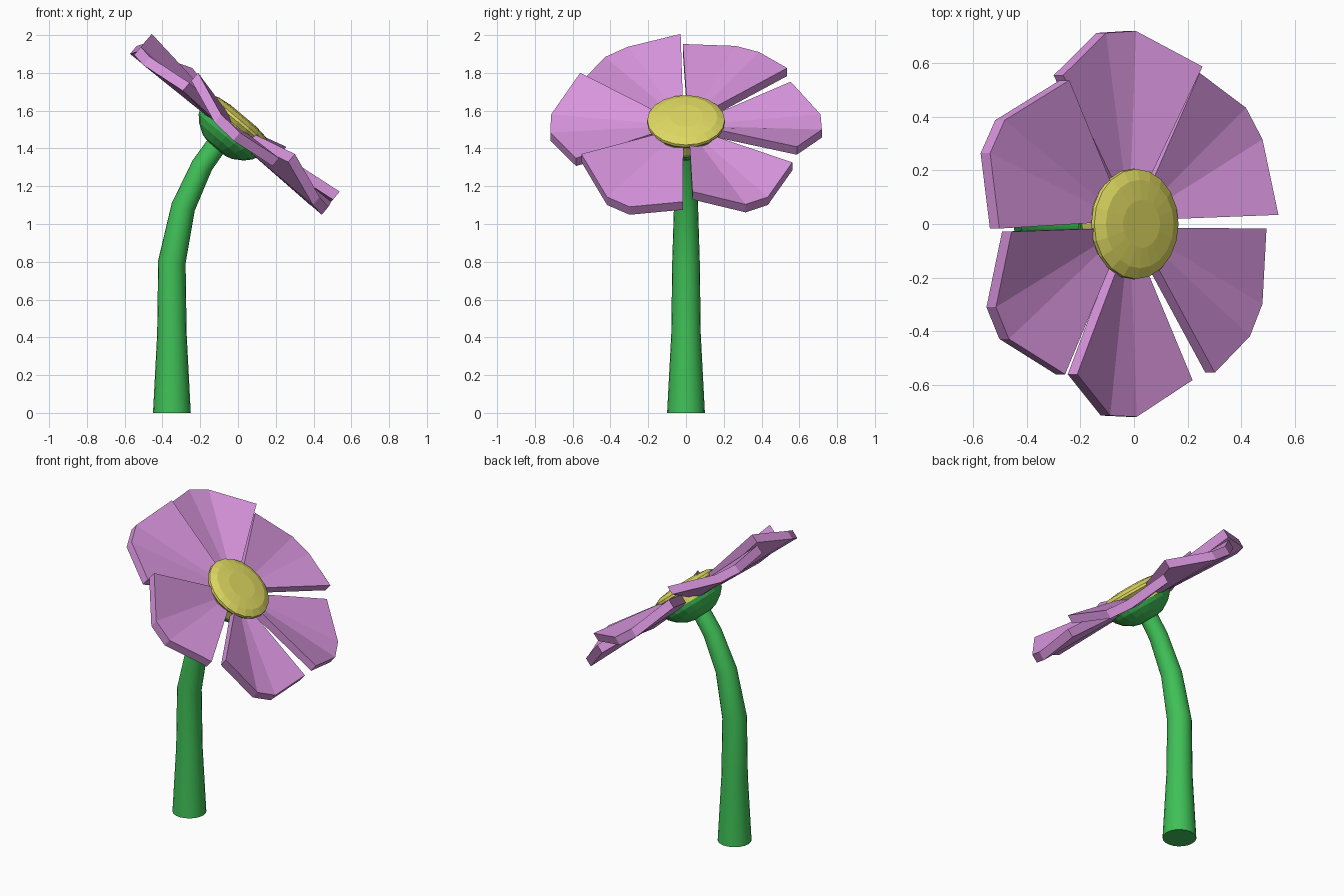
import bpy, bmesh, math
from mathutils import Matrix, Vector

if "Cube" in bpy.data.objects:
    bpy.data.objects.remove(bpy.data.objects["Cube"])


def material(name, rgb):
    m = bpy.data.materials.new(name)
    m.diffuse_color = (*rgb, 1)
    m.use_nodes = True
    m.node_tree.nodes["Principled BSDF"].inputs["Base Color"].default_value = m.diffuse_color
    return m


PURPLE = material("petal_purple", (0.69, 0.30, 0.73))
GREEN = material("stem_green", (0.05, 0.53, 0.095))
YELLOW = material("center_yellow", (0.73, 0.69, 0.12))

# Flower head frame: local z is the facing direction, tilted towards +x
HEAD = Matrix.Translation((-0.02, 0, 1.516)) @ Matrix.Rotation(math.radians(40), 4, 'Y')


def finish(name, bm, mat, smooth=None):
    bmesh.ops.recalc_face_normals(bm, faces=bm.faces[:])
    me = bpy.data.meshes.new(name)
    bm.to_mesh(me)
    bm.free()
    me.materials.append(mat)
    ob = bpy.data.objects.new(name, me)
    bpy.context.collection.objects.link(ob)
    if smooth:
        bpy.ops.object.select_all(action='DESELECT')
        ob.select_set(True)
        bpy.context.view_layer.objects.active = ob
        bpy.ops.object.shade_smooth_by_angle(angle=math.radians(smooth))
    return ob


def loft(name, frames, mat, sides=20, smooth=None):
    """Skin circular rings given as (matrix, radius) and cap both ends."""
    bm = bmesh.new()
    rings = []
    for mtx, r in frames:
        rings.append([bm.verts.new(mtx @ Vector((r * math.cos(2 * math.pi * i / sides),
                                                 r * math.sin(2 * math.pi * i / sides), 0)))
                      for i in range(sides)])
    for a, b in zip(rings, rings[1:]):
        for i in range(sides):
            j = (i + 1) % sides
            bm.faces.new((a[i], a[j], b[j], b[i]))
    bm.faces.new(rings[0])
    bm.faces.new(rings[-1])
    return finish(name, bm, mat, smooth)


def lathe(name, profile, mat, sides=20):
    return loft(name, [(HEAD @ Matrix.Translation((0, 0, z)), r) for r, z in profile], mat, sides)


# Petal: folded four-point fan, one edge lifted, with thickness
SECTION = [(-28.5, 0.65, 0.095), (-5.5, 0.72, 0.005), (5.5, 0.72, -0.005), (28.5, 0.65, 0.025)]
INNER = [(-24, 0.13, 0.03), (-5, 0.13, 0.005), (5, 0.13, 0.005), (24, 0.13, 0.015)]


def petal(name, angle, thick=0.055):
    bm = bmesh.new()

    def row(points, drop):
        return [bm.verts.new(HEAD @ Vector((r * math.cos(math.radians(angle + a)),
                                            r * math.sin(math.radians(angle + a)), z - drop)))
                for a, r, z in points]
    top = row(INNER, 0) + row(SECTION, 0)[::-1]
    low = row(INNER, thick) + row(SECTION, thick)[::-1]
    for i in range(3):
        for s in (top, low):
            bm.faces.new((s[i], s[i + 1], s[6 - i], s[7 - i]))
    for i in range(8):
        j = (i + 1) % 8
        bm.faces.new((top[i], top[j], low[j], low[i]))
    finish(name, bm, PURPLE)


for k, ang in enumerate((31.5, 93, 153, 211, 268, 330)):
    petal(f"petal_{k + 1}", ang)

# Flower center: domed disc on a yellow drum
lathe("flower_center", [(0.19, -0.045), (0.19, 0.01), (0.207, 0.03), (0.205, 0.045),
                        (0.165, 0.065), (0.09, 0.075)], YELLOW)

# Green cup behind the head
lathe("flower_cup", [(0.06, -0.15), (0.10, -0.14), (0.155, -0.105), (0.187, -0.07),
                     (0.198, -0.045)], GREEN)

# Curved stem: x, z, lean angle, radius
STEM = [(-0.35, 0, 0, 0.1), (-0.35, 0.42, 0, 0.078), (-0.35, 0.8, 6, 0.073),
        (-0.29, 1.09, 18, 0.064), (-0.19, 1.31, 28, 0.057), (-0.105, 1.43, 38, 0.055)]
loft("stem", [(Matrix.Translation((x, 0, z)) @ Matrix.Rotation(math.radians(a), 4, 'Y'), r)
              for x, z, a, r in STEM], GREEN, 20, 25)
